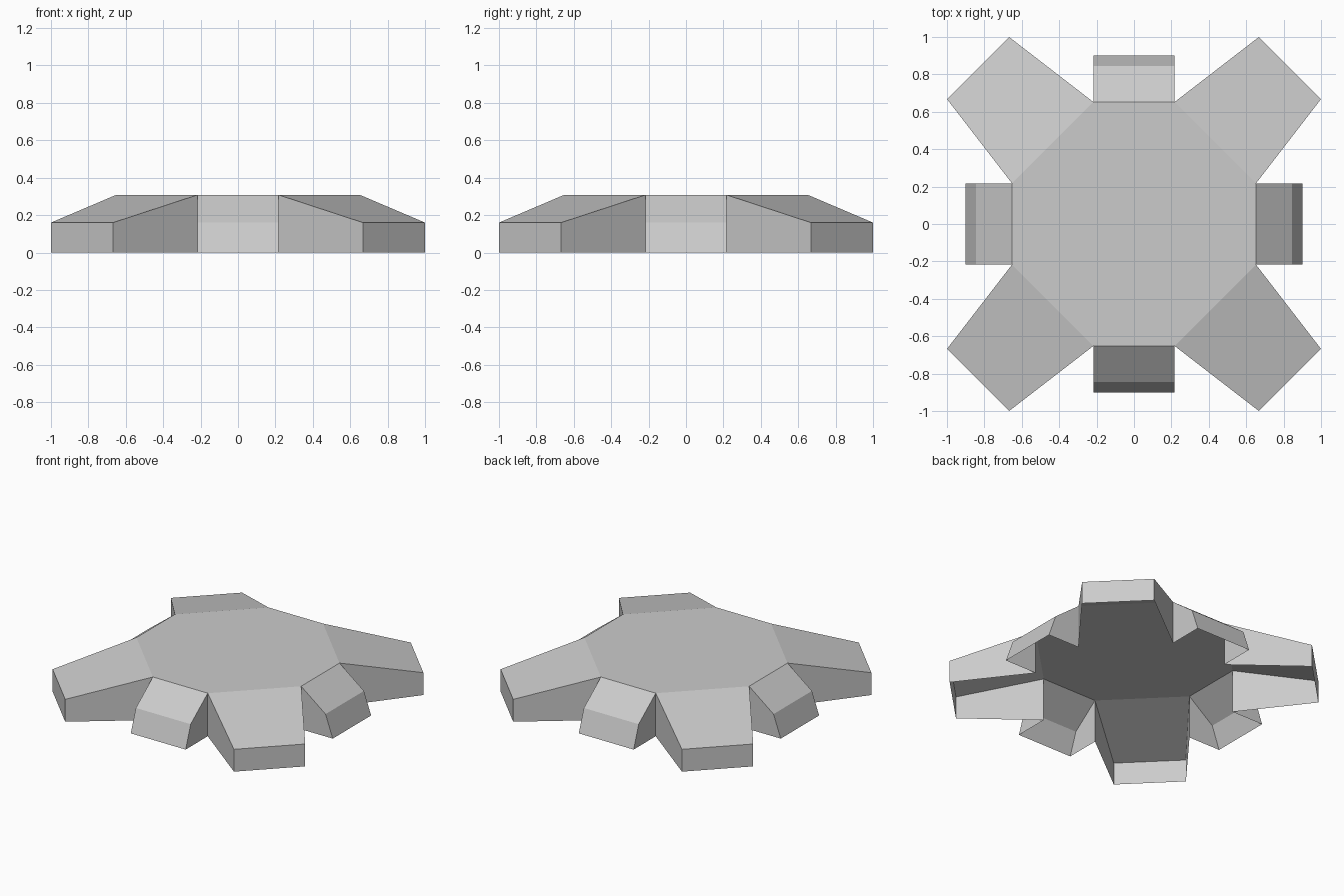
import bpy, bmesh
from math import pi
from mathutils import Matrix, Vector

cube = bpy.data.objects.get("Cube")
if cube:
    bpy.data.objects.remove(cube)

grey = bpy.data.materials.new("plain_grey")
grey.use_nodes = True
colour = (0.6, 0.6, 0.6, 1)
grey.diffuse_color = colour
grey.node_tree.nodes["Principled BSDF"].inputs["Base Color"].default_value = colour

TOP, LIP = 0.308, 0.16        # heights of the deck and the outer bend
HALF, EDGE = 0.217, 0.652     # half width and distance of the octagon sides


def add_object(name, bm):
    mesh = bpy.data.meshes.new(name)
    bm.to_mesh(mesh)
    bm.free()
    mesh.materials.append(grey)
    obj = bpy.data.objects.new(name, mesh)
    bpy.context.collection.objects.link(obj)


def open_arm(name, left, right, turn):
    """Shell open below and at the hub; each side is an outline from hub top to hub foot."""
    bm = bmesh.new()
    rot = Matrix.Rotation(turn, 3, "Z")
    a = [bm.verts.new(rot @ Vector(p)) for p in left]
    b = [bm.verts.new(rot @ Vector(p)) for p in right]
    bm.faces.new(a)
    bm.faces.new(b[::-1])
    for i in range(len(a) - 2):
        bm.faces.new((a[i], b[i], b[i + 1], a[i + 1]))
    # Wind every face outwards
    centre = sum((v.co for v in a + b), Vector()) / (len(a) + len(b))
    bm.normal_update()
    for f in bm.faces:
        if f.normal.dot(f.calc_center_median() - centre) < 0:
            f.normal_flip()
    add_object(name, bm)


# Octagonal deck
bm = bmesh.new()
corners = []
for k in range(4):
    rot = Matrix.Rotation(k * pi / 2, 3, "Z")
    for x in (HALF, -HALF):
        corners.append(bm.verts.new(rot @ Vector((x, EDGE, TOP))))
bm.faces.new(corners)
add_object("deck", bm)

# Short straight legs with a bent outer face
profile = [(EDGE, TOP), (0.845, LIP), (0.902, 0), (EDGE, 0)]
sides = [[(x, y, z) for y, z in profile] for x in (-HALF, HALF)]
for k, place in enumerate(("back", "right", "front", "left")):
    open_arm(place + "_short_leg", *sides, k * pi / 2)

# Long diagonal arms
path = [(HALF, EDGE, TOP), (0.668, 1, LIP), (0.668, 1, 0), (HALF, EDGE, 0)]
mirrored = [(y, x, z) for x, y, z in path]
for k, place in enumerate(("back_left", "back_right", "front_right", "front_left")):
    open_arm(place + "_arm", path, mirrored, k * pi / 2)
